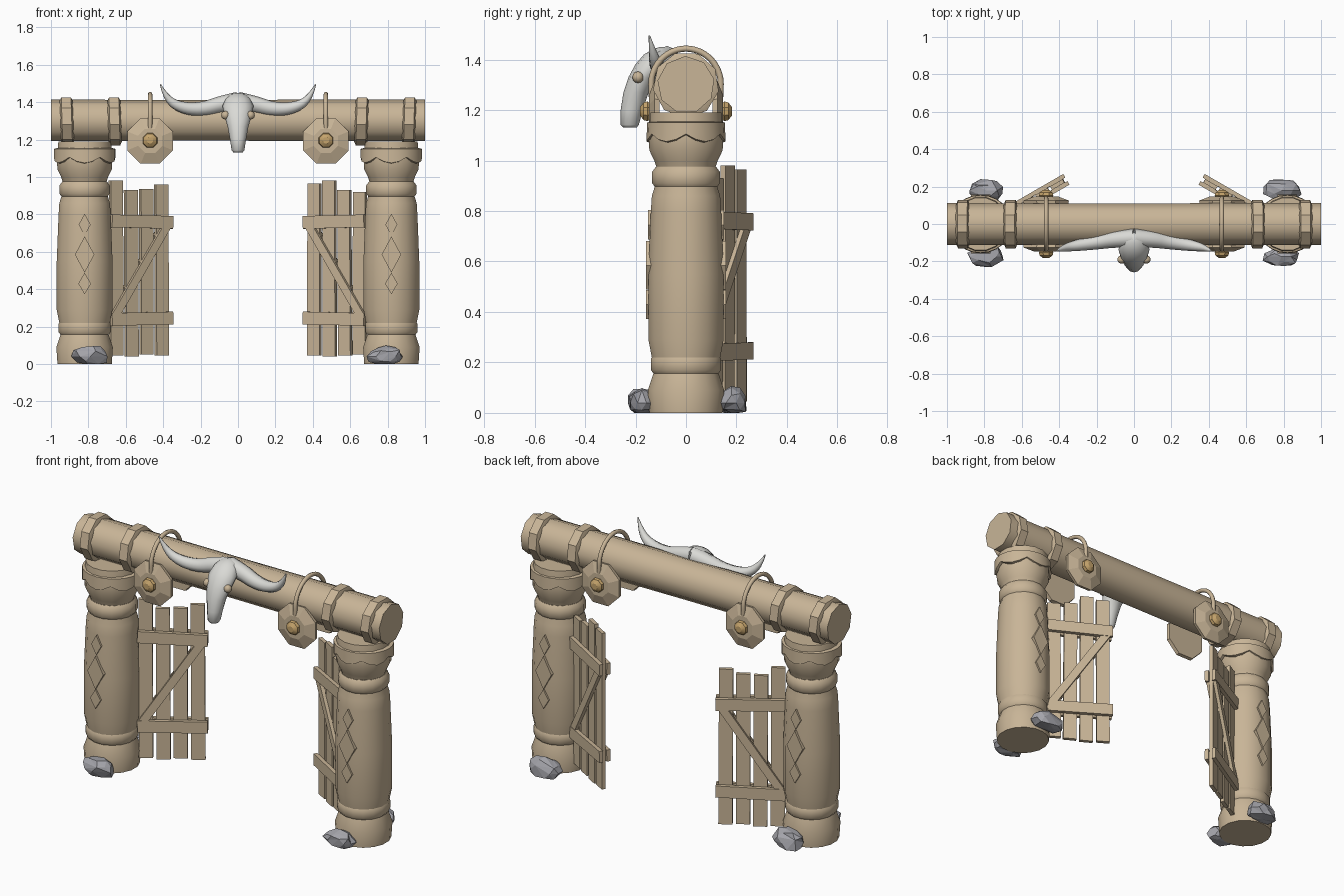
import bpy, bmesh, math, random
from mathutils import Vector, Matrix

random.seed(4)
cube = bpy.data.objects.get("Cube")
if cube:
    bpy.data.objects.remove(cube, do_unlink=True)


def material(name, rgb):
    m = bpy.data.materials.new(name)
    m.use_nodes = True
    m.diffuse_color = (*rgb, 1)
    m.node_tree.nodes["Principled BSDF"].inputs["Base Color"].default_value = (*rgb, 1)
    return m


WOOD = material("tan wood", (0.58, 0.46, 0.31))
GOLD = material("golden stud", (0.56, 0.37, 0.15))
BONE = material("pale bone", (0.70, 0.70, 0.67))
ROCK = material("grey rock", (0.37, 0.37, 0.40))


def finish(name, bm, mat, smooth=None):
    bmesh.ops.recalc_face_normals(bm, faces=bm.faces)
    me = bpy.data.meshes.new(name)
    bm.to_mesh(me)
    bm.free()
    me.materials.append(mat)
    ob = bpy.data.objects.new(name, me)
    bpy.context.collection.objects.link(ob)
    if smooth:
        bpy.ops.object.select_all(action='DESELECT')
        ob.select_set(True)
        bpy.context.view_layer.objects.active = ob
        bpy.ops.object.shade_smooth_by_angle(angle=math.radians(smooth))
    return ob


def loft(name, rings, mat, smooth=None):
    """Skin a stack of equal-sized point rings and cap both ends."""
    bm = bmesh.new()
    loops = [[bm.verts.new(p) for p in ring] for ring in rings]
    n = len(loops[0])
    for a, b in zip(loops, loops[1:]):
        for i in range(n):
            j = (i + 1) % n
            bm.faces.new((a[i], a[j], b[j], b[i]))
    bm.faces.new(loops[0])
    bm.faces.new(loops[-1])
    return finish(name, bm, mat, smooth)


def circle(n, turn=0.0):
    return [(math.cos(a), math.sin(a)) for a in
            (2 * math.pi * i / n + turn for i in range(n))]


def turned_z(name, x, profile, mat, smooth=40, sides=16):
    loft(name, [[(x + r * c, r * s, z) for c, s in circle(sides, math.pi / sides)]
                for z, r in profile], mat, smooth)


def turned_x(name, profile, mat, smooth=50, tilt=0.0, turn=0.2, sides=9):
    loft(name, [[(x + tilt * s, r * c, 1.3 + r * s) for c, s in circle(sides, turn)]
                for x, r in profile], mat, smooth)


def disc_y(name, x, z, profile, mat, smooth=None, sides=8):
    loft(name, [[(x + r * c, y, z + r * s) for c, s in circle(sides, math.pi / 8)]
                for y, r in profile], mat, smooth)


def tube(name, points, depth, mat):
    """Tapered tube through (x, y, z, radius) points."""
    cu = bpy.data.curves.new(name, 'CURVE')
    cu.dimensions = '3D'
    cu.bevel_depth, cu.bevel_resolution, cu.use_fill_caps = depth, 2, True
    sp = cu.splines.new('NURBS')
    sp.points.add(len(points) - 1)
    for p, (x, y, z, r) in zip(sp.points, points):
        p.co, p.radius = (x, y, z, 1), r / depth
    sp.order_u, sp.use_endpoint_u, sp.resolution_u = 3, True, 4
    tmp = bpy.data.objects.new(name + "_path", cu)
    bpy.context.collection.objects.link(tmp)
    bpy.context.view_layer.update()
    bm = bmesh.new()
    me = bpy.data.meshes.new_from_object(tmp.evaluated_get(bpy.context.evaluated_depsgraph_get()))
    bm.from_mesh(me)
    bpy.data.objects.remove(tmp, do_unlink=True)
    bpy.data.meshes.remove(me)
    finish(name, bm, mat, 60)


def post(side, s):
    x = s * 0.82
    turned_z(side + "_post_base", x, [(0, .148), (.09, .154), (.16, .13)], WOOD)
    turned_z(side + "_post_shaft", x, [(.15, .13), (.22, .138), (.29, .152), (.55, .152),
             (.8, .142), (.86, .138), (.91, .122), (.98, .12)], WOOD)
    for label, z, r in (("lower", .155, .142), ("upper", .895, .137)):
        turned_z(side + "_" + label + "_post_ring", x, [(z, r - .012), (z + .015, r),
                 (z + .06, r), (z + .08, r - .015)], WOOD)
    turned_z(side + "_capital", x, [(.97, .118), (1.0, .128), (1.04, .148), (1.1, .152),
             (1.19, .143)], WOOD)
    # scalloped collar hanging around the capital
    n = 24
    drop = [.03 * abs(math.sin(math.pi * i / 4)) for i in range(n)]
    rings = []
    for z, rx, ry, hang in ((1.155, .145, .14, 0), (1.15, .165, .154, 0),
                            (1.105, .165, .157, 1), (1.1, .145, .14, 1)):
        rings.append([(x + rx * c, ry * q, z - hang * d)
                      for (c, q), d in zip(circle(n), drop)])
    loft(side + "_scalloped_collar", rings, WOOD, 35)
    # carved diamonds on front and back
    for f, face in ((-1, "front"), (1, "back")):
        for i, (z, w, h, y) in enumerate(((.745, .032, .058, .151), (.585, .052, .097, .159),
                                          (.43, .034, .057, .159))):
            outline = [(w, 0), (0, h), (-w, 0), (0, -h)]
            loft(f"{side}_{face}_diamond_{i + 1}",
                 [[(x + a, f * d, z + b) for a, b in outline] for d in (.135, y)], WOOD)


def gate(side, s, spans):
    angle = math.radians(30)

    def board(name, p, q, width, v0, v1):
        p, q = Vector(p), Vector(q)
        d = (q - p).normalized()
        n = Vector((-d.y, d.x)) * width / 2
        rings = []
        for v in (v0, v1):
            ring = []
            for u, z in (p + n, q + n, q - n, p - n):
                ring.append((s * (-.68 + u * math.cos(angle) - v * math.sin(angle)),
                             .055 + u * math.sin(angle) + v * math.cos(angle), z))
            rings.append(ring)
        loft(f"{side}_gate_{name}", rings, WOOD)

    for i, (low, high) in enumerate(spans):
        u = .033 + i * .0935
        lean = random.uniform(-.003, .003)
        board(f"plank_{i + 1}", (u - lean, low), (u + lean, high), .076, -.011, .011)
    for label, v0, v1 in (("front", -.033, -.011), ("back", .011, .033)):
        board(label + "_top_bar", (-.01, .765), (.367, .757), .068, v0, v1)
        board(label + "_bottom_bar", (-.01, .238), (.367, .246), .068, v0, v1)
        board(label + "_brace", (.015, .26), (.335, .74), .045, v0 * .9, v1 * .9)


def rock(name, x, y, size):
    bm = bmesh.new()
    bmesh.ops.create_icosphere(bm, subdivisions=2, radius=1)
    # merge random neighbours for a coarse, chipped look
    bmesh.ops.dissolve_verts(bm, verts=random.sample(list(bm.verts), 12))
    bmesh.ops.triangulate(bm, faces=bm.faces)
    for v in bm.verts:
        k = random.uniform(.85, 1.08)
        v.co = Vector((x + v.co.x * size[0] * k, y + v.co.y * size[1] * k,
                       max(0, .04 + v.co.z * size[2] * k)))
    finish(name, bm, ROCK)


# gate posts, gates, rocks and hanging shields
heights = {"right": ((.045, .98), (.04, .93), (.05, .935), (.045, .96)),
           "left": ((.05, .92), (.045, .93), (.04, .98), (.045, .965))}
for side, s in (("right", -1), ("left", 1)):
    post(side, s)
    gate(side, -s, heights[side]) if s > 0 else gate(side, 1, heights[side])
    rock(side + "_front_rock", s * .79, -.175, (.1, .062, .062))
    rock(side + "_back_rock", s * .79, .18, (.105, .065, .065))
    for label, x in (("outer", .915), ("inner", .66)):
        turned_x(f"{side}_{label}_beam_band", [(s * (x + dx), r) for dx, r in
                 ((-.035, .112), (-.026, .132), (.026, .132), (.035, .112))],
                 WOOD, 30, tilt=.004 * s, turn=.5)
    x = s * .47
    for f, face in ((-1, "front"), (1, "back")):
        disc_y(f"{side}_{face}_shield", x, 1.193,
               [(f * .105, .128), (f * .125, .132), (f * .147, .07)], WOOD)
        disc_y(f"{side}_{face}_shield_stud", x, 1.195,
               [(f * .14, .032), (f * .152, .042), (f * .168, .038), (f * .182, .018)], GOLD, 35)
    arc = [(x, .14 * math.cos(a), 1.3 + .145 * math.sin(a), .012)
           for a in (math.pi * i / 10 for i in range(11))]
    tube(side + "_shield_rope", [(x, .133, 1.22, .012)] + arc + [(x, -.133, 1.22, .012)], .012, WOOD)

# cross beam
turned_x("cross_beam", [(-1, .114), (-.5, .112), (0, .112), (.5, .114), (1, .114)], WOOD)

# horned skull
sections = ((1.13, -.222, .024, .026), (1.142, -.223, .034, .036), (1.2, -.215, .043, .044),
            (1.27, -.198, .056, .05), (1.33, -.17, .074, .058), (1.38, -.135, .083, .066),
            (1.42, -.105, .066, .062), (1.44, -.092, .042, .042), (1.45, -.088, .014, .016))
loft("skull", [[(rx * c, y + ry * q, z) for c, q in circle(12)]
               for z, y, rx, ry in sections], BONE, 60)
for side, s in (("right", -1), ("left", 1)):
    tube(side + "_horn", [(s * x, y, z, r) for x, y, z, r in (
        (0, -.075, 1.405, .05), (.09, -.08, 1.39, .045), (.18, -.095, 1.362, .039),
        (.29, -.112, 1.365, .032), (.38, -.128, 1.41, .02), (.415, -.145, 1.495, .003))],
        .05, BONE)
    bm = bmesh.new()
    bmesh.ops.create_uvsphere(bm, u_segments=8, v_segments=6, radius=.023)
    bmesh.ops.translate(bm, verts=bm.verts, vec=(s * .067, -.19, 1.33))
    finish(side + "_skull_eye", bm, WOOD, 60)
